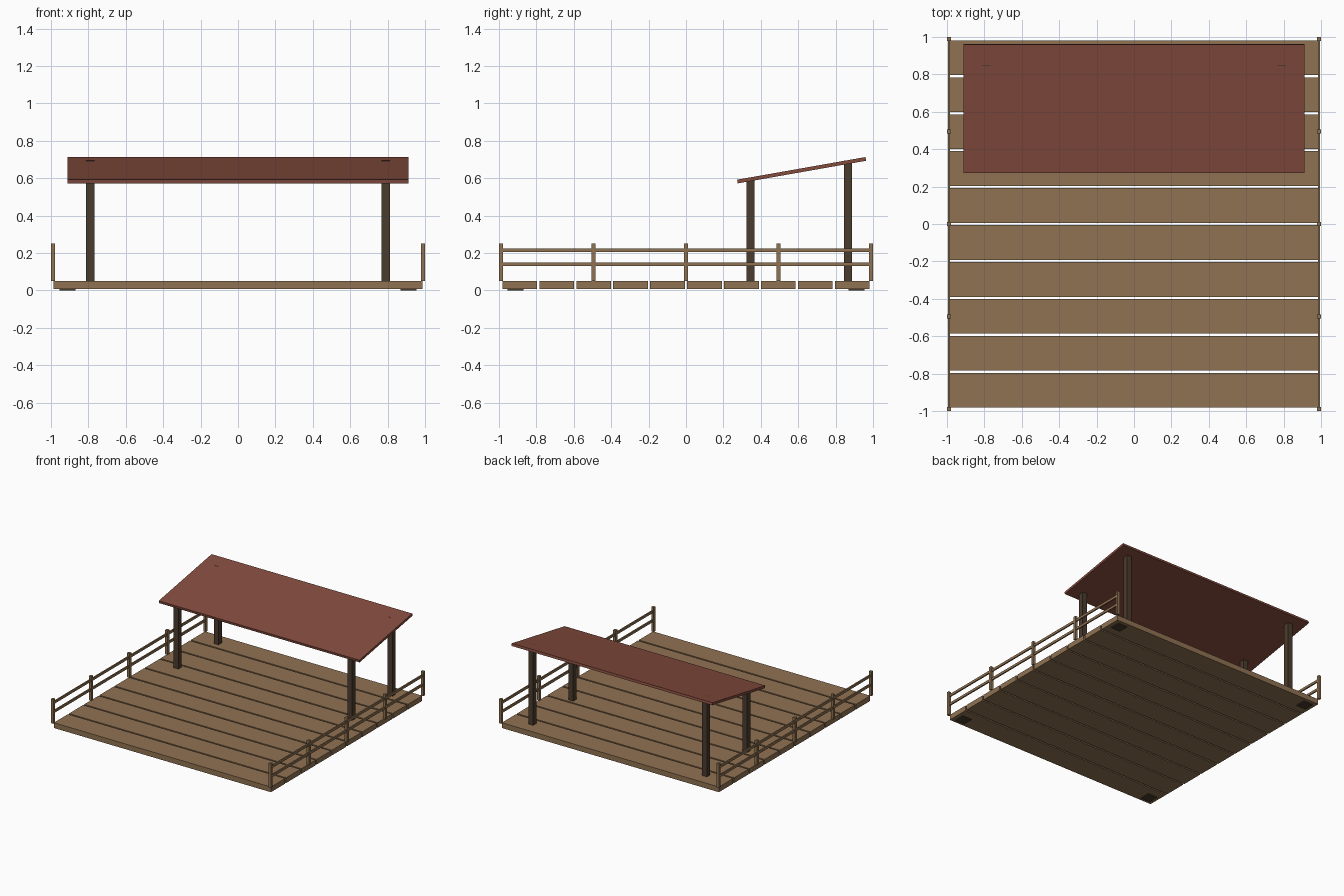
import bpy
from math import radians

cube = bpy.data.objects.get("Cube")
if cube:
    bpy.data.objects.remove(cube, do_unlink=True)


def material(name, colour):
    mat = bpy.data.materials.new(name)
    mat.use_nodes = True
    rgba = (*colour, 1)
    mat.diffuse_color = rgba
    bsdf = next(n for n in mat.node_tree.nodes if n.type == 'BSDF_PRINCIPLED')
    bsdf.inputs["Base Color"].default_value = rgba
    return mat


wood = material("light_wood", (0.28, 0.17, 0.085))
dark_wood = material("dark_wood", (0.07, 0.045, 0.027))
roof_red = material("roof_red", (0.235, 0.072, 0.048))


def box(name, centre, size, mat, tilt=0):
    bpy.ops.mesh.primitive_cube_add(size=1, location=centre, rotation=(tilt, 0, 0))
    obj = bpy.context.object
    obj.name = name
    obj.scale = size
    bpy.ops.object.transform_apply(location=False, rotation=False, scale=True)
    obj.data.materials.append(mat)
    return obj


def upright(name, x, y, bottom, top, width, mat):
    return box(name, (x, y, (bottom + top) / 2), (width, width, top - bottom), mat)


DECK_TOP = 0.05

# Deck planks with narrow gaps
PLANKS, PITCH = 10, 0.1977
for i in range(PLANKS):
    y = (i - (PLANKS - 1) / 2) * PITCH
    box(f"deck_plank_{i + 1}", (0, y, 0.0285), (1.974, 0.185, 0.043), wood)

for side, sx in (("left", 1), ("right", -1)):
    # Corner feet, almost hidden by the planks
    for end, sy in (("front", -1), ("back", 1)):
        upright(f"{end}_{side}_foot", sx * 0.912, sy * 0.912, 0, 0.048, 0.086, dark_wood)

    # Shelter posts
    upright(f"front_{side}_roof_post", sx * 0.79, 0.345, DECK_TOP, 0.59, 0.043, dark_wood)
    upright(f"back_{side}_roof_post", sx * 0.79, 0.866, DECK_TOP, 0.694, 0.043, dark_wood)

    # Railing posts and rails
    for i in range(5):
        upright(f"{side}_railing_post_{i + 1}", sx * 0.989, (i - 2) * 0.4945,
                DECK_TOP, 0.25, 0.022, wood)
    for level, z in (("lower", 0.14), ("upper", 0.215)):
        box(f"{side}_{level}_rail", (sx * 0.989, 0, z), (0.011, 1.978, 0.02), wood)

# Sloping roof panel
box("roof", (0, 0.618, 0.643), (1.824, 0.697, 0.02), roof_red, radians(10))
